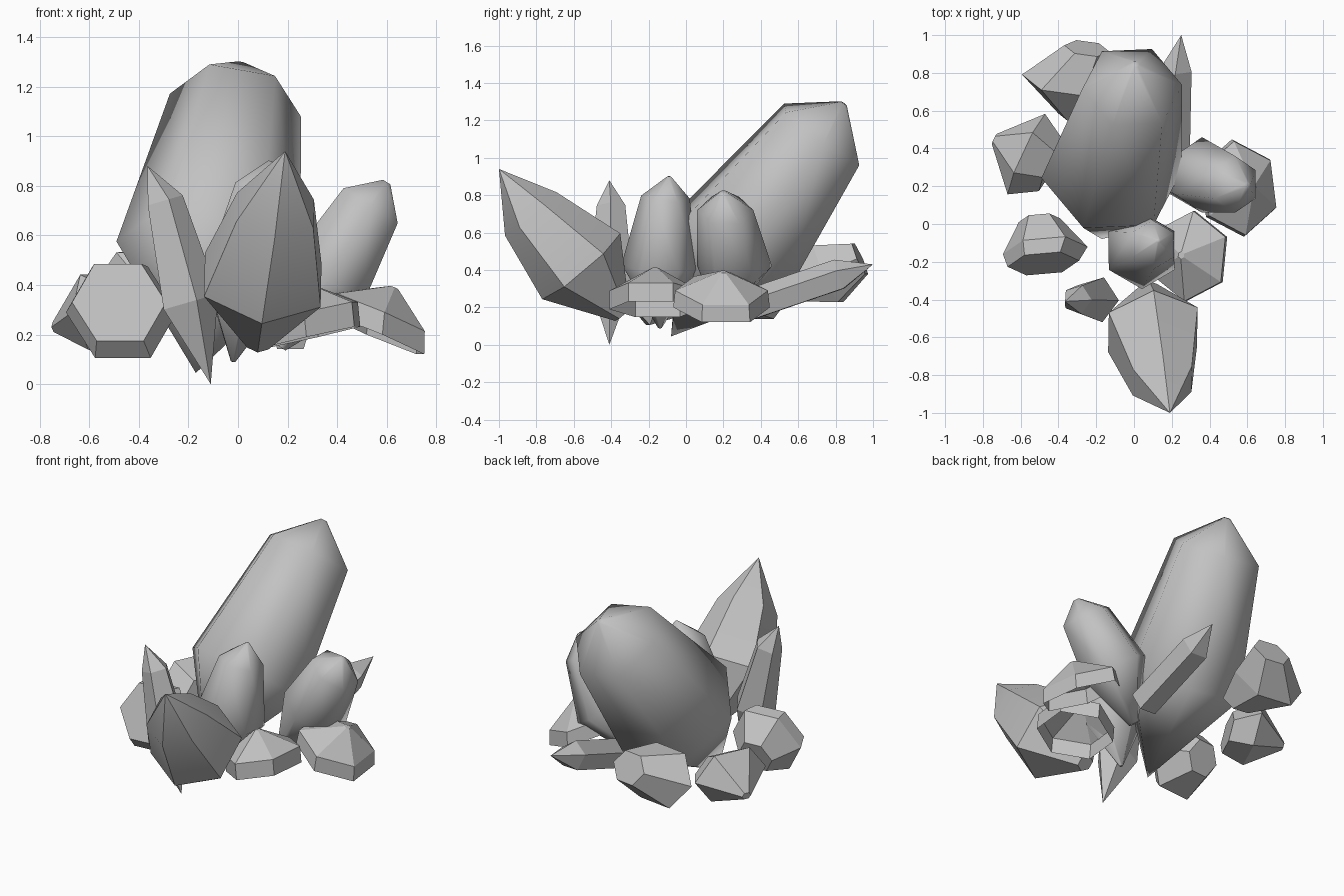
import bpy
import bmesh
from math import cos, sin, tau, radians
from mathutils import Vector

default_cube = bpy.data.objects.get("Cube")
if default_cube:
    bpy.data.objects.remove(default_cube, do_unlink=True)


def make_material(name, value):
    material = bpy.data.materials.new(name)
    colour = (value, value, value, 1.0)
    material.use_nodes = True
    material.diffuse_color = colour
    material.node_tree.nodes["Principled BSDF"].inputs["Base Color"].default_value = colour
    return material


stone = make_material("grey_crystal", 0.54)


def crystal(name, stations, sides=6, roll=0, squash=1.0, smooth_angle=None, open_foot=False):
    """Skin a faceted crystal over (x, y, z, radius) stations, root first and tip last."""
    centres = [Vector(station[:3]) for station in stations]
    axis = (centres[-1] - centres[0]).normalized()
    across = axis.cross(Vector((0, 0, 1))).normalized()
    upward = across.cross(axis)

    bm = bmesh.new()
    rings = []
    for centre, station in zip(centres, stations):
        ring = []
        for i in range(sides):
            angle = tau * i / sides + radians(roll)
            offset = across * cos(angle) + upward * sin(angle) * squash
            ring.append(bm.verts.new(centre + offset * station[3]))
        rings.append(ring)

    # Side facets between neighbouring rings, then the end caps
    for low, high in zip(rings, rings[1:]):
        for i in range(sides):
            j = (i + 1) % sides
            bm.faces.new((low[i], low[j], high[j], high[i]))
    if not open_foot:
        bm.faces.new(rings[0][::-1])
    bm.faces.new(rings[-1])

    # Zero-radius ends collapse into sharp points
    bmesh.ops.remove_doubles(bm, verts=bm.verts, dist=0.0005)
    bmesh.ops.recalc_face_normals(bm, faces=bm.faces)
    mesh = bpy.data.meshes.new(name)
    bm.to_mesh(mesh)
    bm.free()
    mesh.materials.append(stone)
    obj = bpy.data.objects.new(name, mesh)
    bpy.context.collection.objects.link(obj)

    if smooth_angle:
        bpy.ops.object.select_all(action="DESELECT")
        obj.select_set(True)
        bpy.context.view_layer.objects.active = obj
        bpy.ops.object.shade_smooth_by_angle(angle=radians(smooth_angle))


# Large leaning crystal at the back
crystal("main_crystal",
        [(-.17, -.08, .045, 0), (-.12, .26, .51, .375),
         (-.01, .725, 1.125, .268), (.01, .845, 1.29, .02)],
        roll=-16, squash=1.05, smooth_angle=62)

# Pointed crystal leaning out over the front
crystal("front_crystal",
        [(.08, -.34, .16, .05), (.1, -.56, .42, .273),
         (.15, -.83, .7, .18), (.19, -1, .94, 0)],
        roll=-22, smooth_angle=35)

# Upright rounded crystals around the centre
crystal("middle_crystal",
        [(-.02, -.14, .09, .01), (.04, -.14, .42, .205),
         (.1, -.11, .79, .13), (.13, -.09, .9, .01)],
        roll=18, smooth_angle=62)
crystal("left_crystal",
        [(.17, .2, .15, .03), (.36, .26, .42, .2),
         (.535, .21, .72, .15), (.6, .2, .815, .02)],
        smooth_angle=62)

# Thin spike beside the front crystal
crystal("thin_spike",
        [(-.11, -.41, 0, 0), (-.2, -.4, .33, .125),
         (-.3, -.4, .74, .08), (-.365, -.41, .88, 0)],
        sides=5, roll=20)

# Low domed chunks, hollow underneath
crystal("left_chunk",
        [(.55, .19, .2, .26), (.56, .19, .29, .25), (.63, .2, .39, .02)],
        squash=.9, open_foot=True)
crystal("front_left_chunk",
        [(.3, -.17, .19, .24), (.29, -.17, .29, .24), (.25, -.165, .41, .02)],
        squash=.9, open_foot=True)

# Faceted chunks around the other side of the foot
crystal("front_right_chunk",
        [(-.5, .02, .25, .11), (-.47, -.14, .29, .225), (-.48, -.21, .33, .19)])
crystal("right_chunk",
        [(-.44, .31, .27, .15), (-.57, .37, .29, .235), (-.74, .45, .23, .03)],
        squash=.75)
crystal("back_right_chunk",
        [(-.3, .57, .3, .1), (-.37, .76, .38, .225), (-.25, .93, .46, .12)],
        squash=.85)

# Long low shard pointing backwards
crystal("back_shard",
        [(.21, .35, .21, .09), (.22, .82, .37, .09), (.25, 1, .43, 0)],
        sides=5, roll=18)
